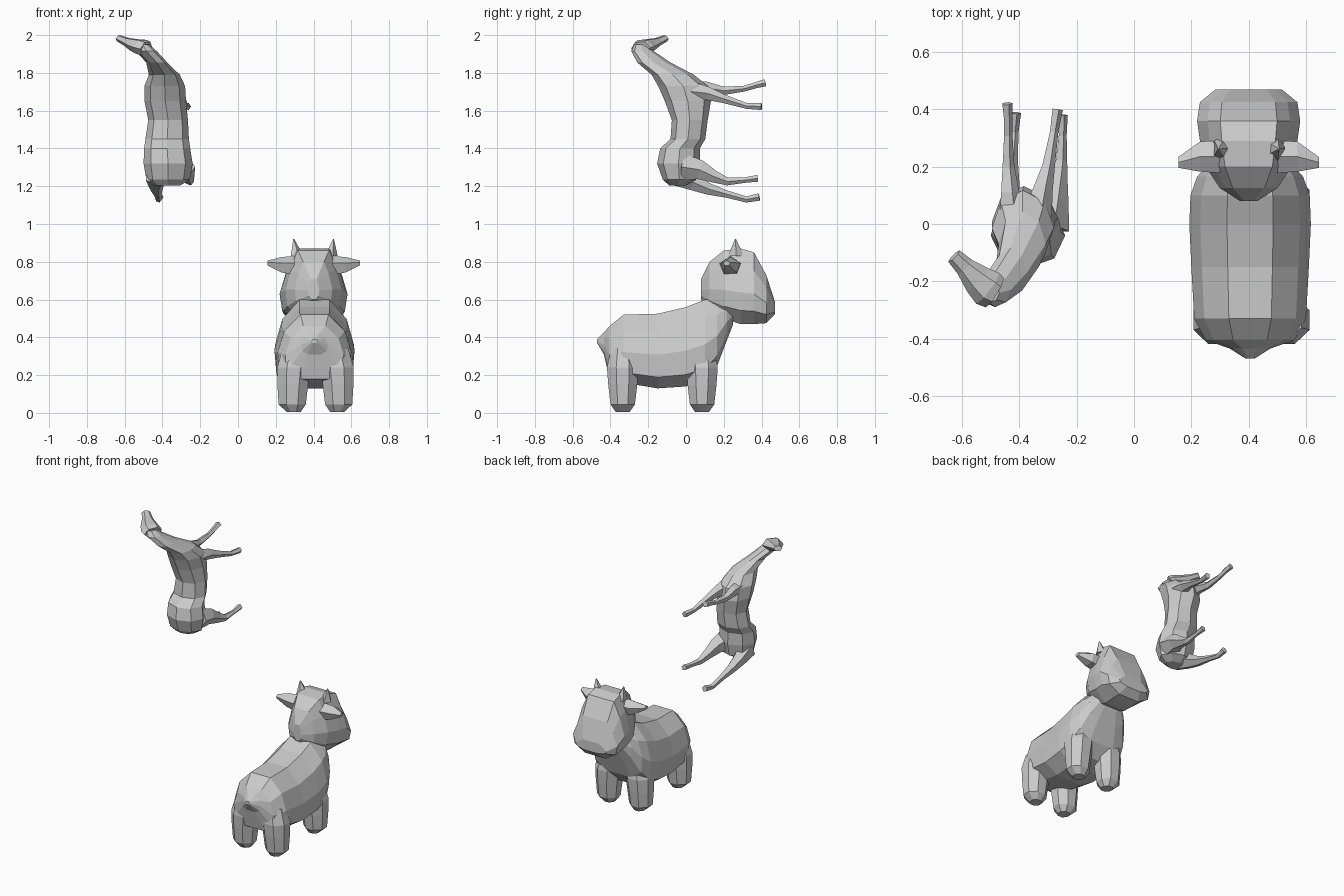
import bpy, bmesh, math
from mathutils import Vector


def loft(name, rings):
    """Bridge equal-length rings of points and cap both ends."""
    bm = bmesh.new()
    vr = [[bm.verts.new(p) for p in r] for r in rings]
    n = len(vr[0])
    for a, b in zip(vr, vr[1:]):
        for i in range(n):
            j = (i + 1) % n
            bm.faces.new((a[i], a[j], b[j], b[i]))
    bm.faces.new(vr[0][::-1])
    bm.faces.new(vr[-1])
    bmesh.ops.recalc_face_normals(bm, faces=bm.faces)
    mesh = bpy.data.meshes.new(name)
    bm.to_mesh(mesh)
    bm.free()
    ob = bpy.data.objects.new(name, mesh)
    bpy.context.collection.objects.link(ob)
    return ob


def ellipse(c, u, v, n, turn=0.0):
    c = Vector(c)
    return [c + u * math.cos(2 * math.pi * (i + turn) / n)
            + v * math.sin(2 * math.pi * (i + turn) / n) for i in range(n)]


def upright(name, rows, n=8, turn=0.0):
    """Rows of (x, y, z, half width x, half depth y), rings kept horizontal."""
    return loft(name, [ellipse(r[:3], Vector((r[3], 0, 0)), Vector((0, r[4], 0)), n, turn)
                       for r in rows])


def limb(name, rows, n=6, side=(1, 0, 0), flat=1.0):
    """Rows of (x, y, z, radius), rings turned to follow the path."""
    pts = [Vector(r[:3]) for r in rows]
    rings = []
    for i, r in enumerate(rows):
        t = (pts[min(i + 1, len(pts) - 1)] - pts[max(i - 1, 0)]).normalized()
        u = Vector(side)
        u = (u - t * u.dot(t)).normalized()
        rings.append(ellipse(pts[i], u * r[3], t.cross(u) * r[3] * flat, n))
    return loft(name, rings)


def slices(name, cx, section, rows):
    """Rows of (y, bottom, top, half width) along y with a mirrored section."""
    full = section + [(-w, t) for w, t in reversed(section)]
    return loft(name, [[(cx + w * hw, y, lo + (hi - lo) * t) for w, t in full]
                       for y, lo, hi, hw in rows])


# ---- Cow: body with stubby pointed tail
slices("cow_body", 0.405, [(.5, 0), (.95, .15), (1, .45), (.82, .76), (.38, 1)], [
    (-.47, .37, .39, .015), (-.435, .31, .425, .07), (-.405, .18, .46, .155),
    (-.33, .16, .52, .195), (-.15, .13, .525, .205), (0, .14, .56, .212),
    (.10, .17, .60, .208), (.165, .25, .60, .185), (.215, .38, .60, .14),
    (.25, .47, .58, .09)])

# Cow head, broad at the muzzle
CX = 0.40
slices("cow_head", CX, [(.45, 0), (.92, .18), (1, .42), (.8, .74), (.55, 1)], [
    (.08, .60, .71, .03), (.125, .55, .80, .10), (.20, .50, .86, .15),
    (.29, .47, .87, .17), (.36, .47, .85, .18), (.425, .475, .73, .17),
    (.47, .52, .59, .115)])

for s, label in ((-1, "left"), (1, "right")):
    # Cow ears
    ear = [(.10, .235, .775, .06, .055), (.17, .235, .78, .055, .045),
           (.245, .215, .792, .02, .014)]
    loft("cow_ear_" + label, [ellipse((CX + s * x, y, z), Vector((0, ry, 0)),
                                      Vector((0, 0, rz)), 5, .25)
                              for x, y, z, ry, rz in ear])
    # Cow horns
    upright("cow_horn_" + label, [(CX + s * .09, .265, .83, .038, .045),
                                  (CX + s * .105, .262, .92, .003, .003)], 5)
    # Cow legs
    for part, y in (("front", .085), ("hind", -.335)):
        x = .41
        upright("cow_%s_leg_%s" % (part, label), [
            (x + s * .115, y, .005, .04, .04), (x + s * .123, y, .045, .078, .07),
            (x + s * .12, y, .15, .088, .083), (x + s * .115, y, .24, .095, .09),
            (x + s * .10, y, .34, .08, .07)], 8, .5)

# ---- Horse: rump, waist, chest and neck in one upright loft
upright("horse_body", [
    (-.375, -.045, 1.205, .07, .045), (-.37, -.035, 1.235, .115, .088),
    (-.37, -.04, 1.32, .13, .113), (-.375, -.032, 1.40, .122, .105),
    (-.375, .01, 1.45, .115, .092), (-.37, .02, 1.55, .105, .095),
    (-.385, .01, 1.65, .11, .122), (-.388, -.015, 1.73, .108, .132),
    (-.39, -.07, 1.79, .082, .112), (-.43, -.17, 1.855, .056, .088),
    (-.485, -.23, 1.915, .055, .06), (-.505, -.24, 1.95, .035, .035)])

# Horse head
limb("horse_head", [
    (-.485, -.24, 1.93, .06), (-.51, -.225, 1.937, .067), (-.545, -.195, 1.947, .055),
    (-.59, -.15, 1.965, .035), (-.628, -.112, 1.982, .028)],
    6, (-.7, -.7, 0), .65)

# Horse legs
limb("horse_front_leg_a", [
    (-.43, .02, 1.71, .05), (-.435, .11, 1.72, .035), (-.44, .20, 1.705, .023),
    (-.44, .31, 1.717, .016), (-.44, .37, 1.735, .017), (-.443, .42, 1.748, .02)], 5)
limb("horse_front_leg_b", [
    (-.34, .04, 1.70, .055), (-.32, .12, 1.69, .037), (-.30, .20, 1.663, .024),
    (-.28, .32, 1.625, .016), (-.268, .40, 1.622, .02)], 5)
limb("horse_hind_leg_a", [
    (-.30, -.01, 1.30, .075), (-.28, .08, 1.285, .053), (-.265, .15, 1.25, .034),
    (-.255, .22, 1.225, .022), (-.25, .31, 1.232, .015), (-.25, .38, 1.242, .019)], 5)
limb("horse_hind_leg_b", [
    (-.43, -.04, 1.265, .07), (-.435, .04, 1.22, .046), (-.43, .12, 1.185, .032),
    (-.425, .22, 1.157, .02), (-.42, .32, 1.13, .017), (-.415, .388, 1.143, .021)], 5)
